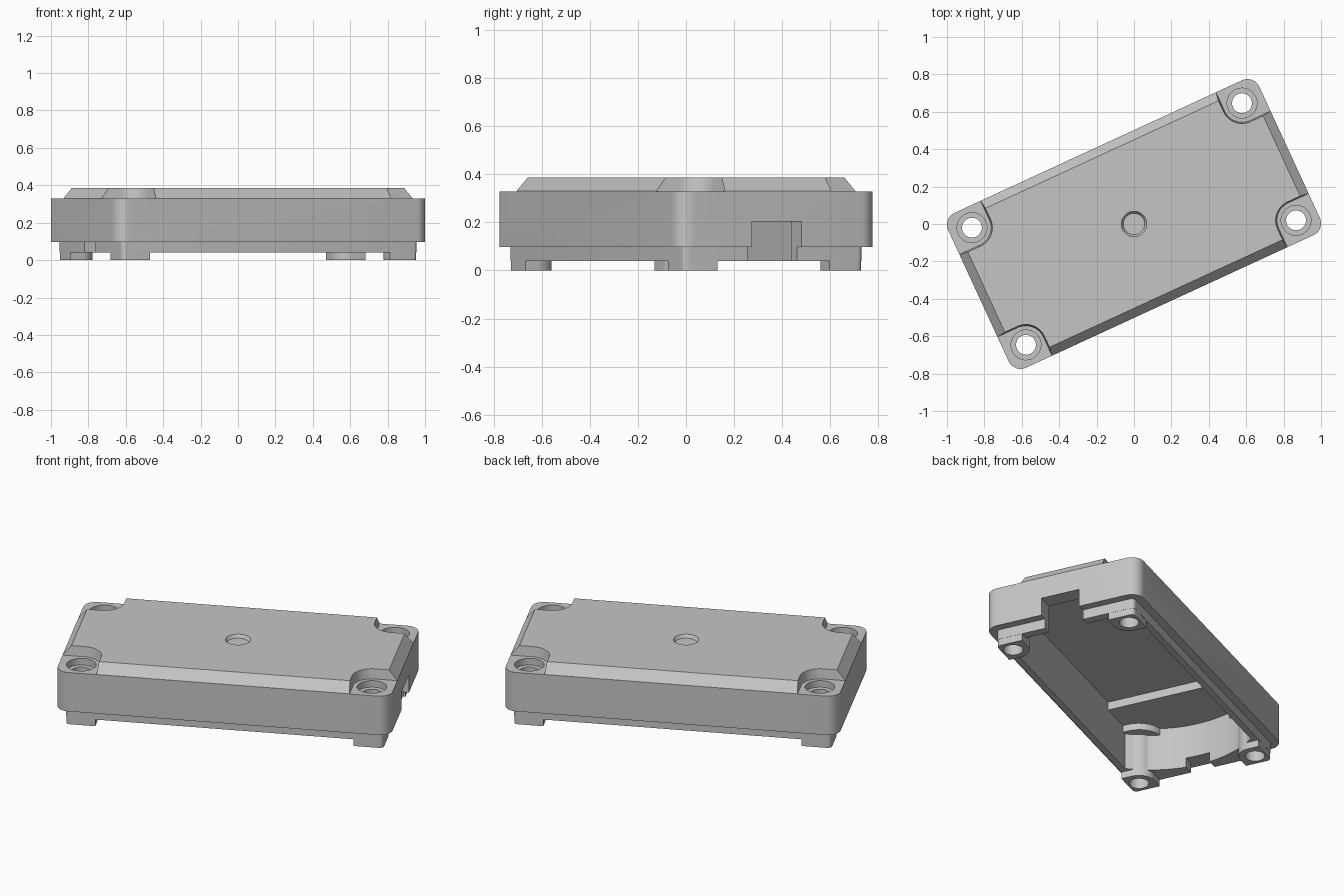
import bpy, bmesh
from math import sin, cos, pi, radians

cube = bpy.data.objects.get("Cube")
if cube:
    bpy.data.objects.remove(cube, do_unlink=True)

L, W, R = 0.916, 0.456, 0.07        # half length, half width, corner radius
HX, HY = 0.795, 0.345               # screw hole positions
CORNERS = [(sx, sy) for sx in (-1, 1) for sy in (-1, 1)]

grey = bpy.data.materials.new("plain grey")
grey.use_nodes = True
grey.diffuse_color = (0.56, 0.56, 0.56, 1)
grey.node_tree.nodes["Principled BSDF"].inputs["Base Color"].default_value = grey.diffuse_color


def outline(inset, steps=8):
    """Case outline, moved inwards."""
    hx, hy, r = L - inset, W - inset, max(R - inset, 0.024)
    pts = []
    for q, (sx, sy) in enumerate([(1, 1), (-1, 1), (-1, -1), (1, -1)]):
        for i in range(steps + 1):
            a = (q + i / steps) * pi / 2
            pts.append((sx * (hx - r) + r * cos(a), sy * (hy - r) + r * sin(a)))
    return pts


def circle(r, cx=0, cy=0, n=48):
    return [(cx + r * cos(2 * pi * i / n), cy + r * sin(2 * pi * i / n)) for i in range(n)]


def box(x0, x1, y0, y1):
    return [(x0, y0), (x1, y0), (x1, y1), (x0, y1)]


def bowed_bay(x0, x1, hw, r, n=24):
    """Rectangle whose left end bulges outwards as an arc of radius r."""
    ys = [hw - 2 * hw * i / n for i in range(n + 1)]
    return [(x1, -hw), (x1, hw)] + [(x0 + r - (r * r - y * y) ** 0.5, y) for y in ys]


def corner_shape(sx, sy, r, ex, ey, c=0.024, n=12):
    """Arc round a screw hole, running out to a rounded outer corner."""
    arc = [(-r * sin(i * pi / 2 / n), -r * cos(i * pi / 2 / n)) for i in range(n + 1)]
    tip = [(ex - c + c * sin(i * pi / 12), ey - c + c * cos(i * pi / 12)) for i in range(7)]
    pts = arc + [(-r, ey)] + tip + [(ex, -r)]
    return [(sx * (HX + x), sy * (HY + y)) for x, y in pts]


def loft(name, levels):
    """Solid through stacked outlines, each given as (outline, z)."""
    bm = bmesh.new()
    rings = [[bm.verts.new((x, y, z)) for x, y in pts] for pts, z in levels]
    for a, b in zip(rings, rings[1:]):
        for i in range(len(a)):
            j = (i + 1) % len(a)
            bm.faces.new((a[i], a[j], b[j], b[i]))
    bm.faces.new(rings[0][::-1])
    bm.faces.new(rings[-1])
    bmesh.ops.recalc_face_normals(bm, faces=bm.faces)
    me = bpy.data.meshes.new(name)
    bm.to_mesh(me)
    bm.free()
    ob = bpy.data.objects.new(name, me)
    bpy.context.collection.objects.link(ob)
    me.materials.append(grey)
    return ob


def prism(name, pts, z0, z1):
    return loft(name, [(pts, z0), (pts, z1)])


def combine(target, tool, op):
    """Apply one boolean and discard the tool."""
    tool.hide_render = True
    mod = target.modifiers.new(op, "BOOLEAN")
    mod.object, mod.operation, mod.solver = tool, op, "EXACT"
    dg = bpy.context.evaluated_depsgraph_get()
    me = bpy.data.meshes.new_from_object(target.evaluated_get(dg))
    target.modifiers.clear()
    target.data = me
    bpy.data.objects.remove(tool, do_unlink=True)


# Case: lower rim, ledge, side wall and bevelled lid
case = loft("case", [(outline(0.046), 0.04), (outline(0.046), 0.098), (outline(0), 0.098),
                     (outline(0), 0.33), (outline(0.047), 0.386)])

# Hollow underside: deep bay, and a shallower bay with a bowed end
combine(case, prism("deep_bay", box(-0.47, 0.82, -0.375, 0.375), -0.1, 0.343), "DIFFERENCE")
combine(case, prism("bowed_bay", bowed_bay(-0.81, -0.4, 0.375, 0.6), -0.1, 0.295), "DIFFERENCE")

# Cable slot in one end, gap in the rim at the other
combine(case, prism("cable_slot", box(0.7, 1.1, -0.12, 0.106), -0.1, 0.203), "DIFFERENCE")
combine(case, prism("rim_gap", box(-1.1, -0.75, -0.07, 0.07), -0.1, 0.097), "DIFFERENCE")

# Corner posts that end in feet, and the wider roof under each pocket
for sx, sy in CORNERS:
    combine(case, prism("post", corner_shape(sx, sy, 0.088, 0.074, 0.064), 0, 0.31), "UNION")
    combine(case, prism("roof", corner_shape(sx, sy, 0.138, 0.08, 0.07), 0.255, 0.36), "UNION")

# Corner pockets, counterbores and through holes
for sx, sy in CORNERS:
    combine(case, loft("pocket", [(corner_shape(sx, sy, 0.102, 0.3, 0.3), 0.329),
                                  (corner_shape(sx, sy, 0.112, 0.3, 0.3), 0.41)]), "DIFFERENCE")
    combine(case, prism("counterbore", circle(0.08, sx * HX, sy * HY), 0.29, 0.5), "DIFFERENCE")
    combine(case, prism("hole", circle(0.053, sx * HX, sy * HY), -0.1, 0.5), "DIFFERENCE")

# Dimple in the middle of the lid
combine(case, loft("dimple", [(circle(0.057), 0.368), (circle(0.068), 0.386),
                              (circle(0.068), 0.45)]), "DIFFERENCE")

# Turn the case on its base and smooth the round walls
case.rotation_euler.z = radians(24.75)
bpy.context.view_layer.objects.active = case
case.select_set(True)
bpy.ops.object.shade_smooth_by_angle(angle=radians(30))
